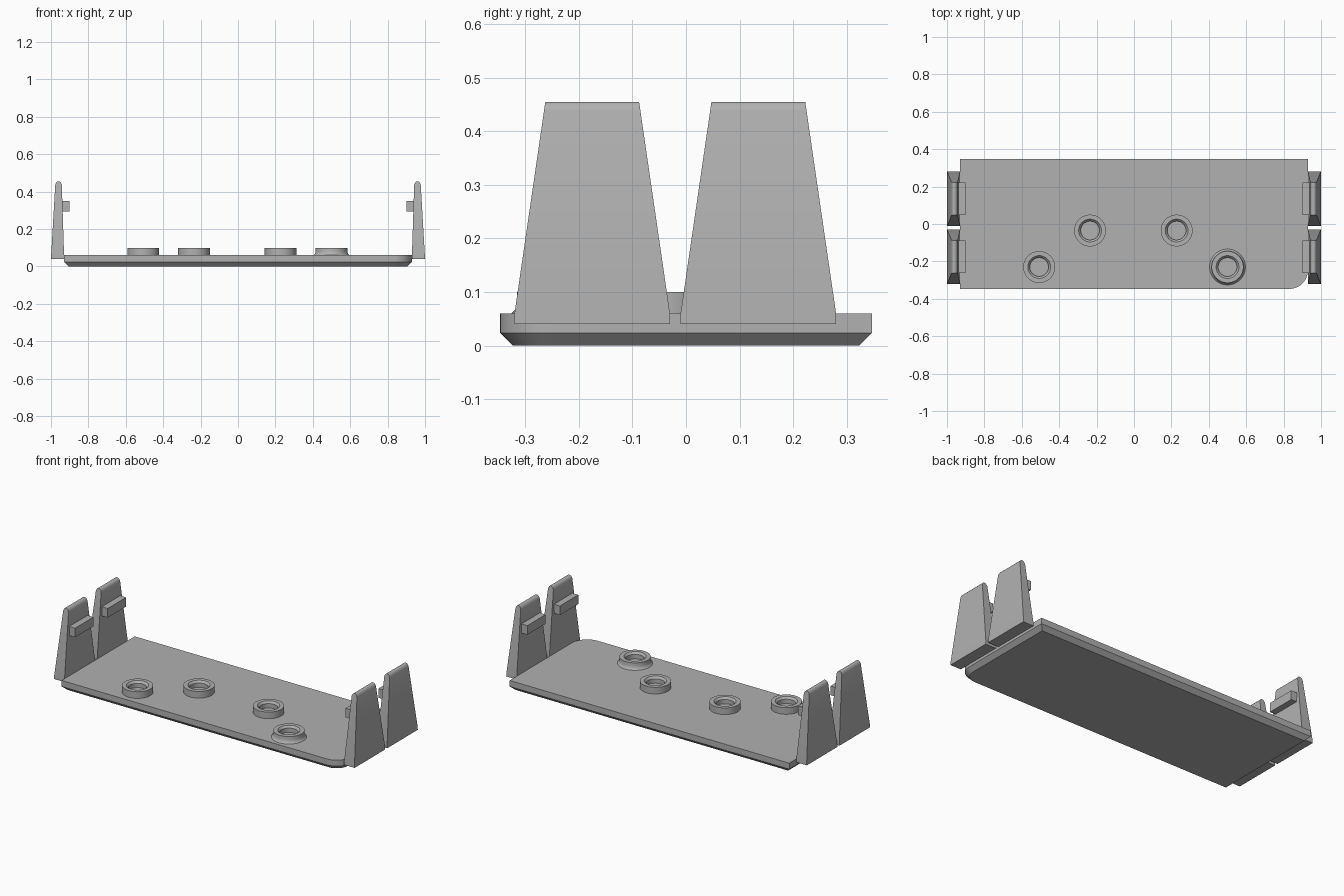
import bpy, bmesh, math

cube = bpy.data.objects.get("Cube")
if cube:
    bpy.data.objects.remove(cube, do_unlink=True)

grey = bpy.data.materials.new("Light grey")
grey.use_nodes = True
COLOUR = (0.44, 0.44, 0.44, 1)
grey.diffuse_color = COLOUR
grey.node_tree.nodes["Principled BSDF"].inputs["Base Color"].default_value = COLOUR


def loft(name, rings, smooth=False):
    """Skin a stack of equal-length point rings and cap both ends."""
    bm = bmesh.new()
    loops = [[bm.verts.new(p) for p in ring] for ring in rings]
    n = len(loops[0])
    for a, b in zip(loops, loops[1:]):
        for i in range(n):
            j = (i + 1) % n
            bm.faces.new((a[i], a[j], b[j], b[i]))
    bm.faces.new(loops[0][::-1])
    bm.faces.new(loops[-1])
    bmesh.ops.recalc_face_normals(bm, faces=bm.faces)
    mesh = bpy.data.meshes.new(name)
    bm.to_mesh(mesh)
    bm.free()
    mesh.materials.append(grey)
    obj = bpy.data.objects.new(name, mesh)
    bpy.context.collection.objects.link(obj)
    if smooth:
        bpy.ops.object.select_all(action="DESELECT")
        obj.select_set(True)
        bpy.context.view_layer.objects.active = obj
        bpy.ops.object.shade_smooth_by_angle(angle=math.radians(30))
    return obj


def rect(x0, x1, y0, y1, z):
    return [(x0, y0, z), (x1, y0, z), (x1, y1, z), (x0, y1, z)]


# Base plate with one rounded corner and a chamfered underside
def plate_ring(inset, z):
    hx, hy, r = 0.93 - inset, 0.347 - inset, 0.1 - inset
    arc = [math.radians(-90 + 90 * i / 12) for i in range(13)]
    corner = [(hx - r + r * math.cos(a), -hy + r + r * math.sin(a), z) for a in arc]
    return [(-hx, -hy, z)] + corner + [(hx, hy, z), (-hx, hy, z)]


loft("base_plate", [plate_ring(0.024, 0), plate_ring(0, 0.024), plate_ring(0, 0.06)], True)


# Hollow bosses on the plate
def boss(name, x, y, foot):
    profile = foot + [(0.085, 0.1), (0.061, 0.1), (0.05, 0.088), (0.05, 0.062)]
    angles = [2 * math.pi * i / 48 for i in range(48)]
    loft(name, [[(x + r * math.cos(a), y + r * math.sin(a), z) for a in angles]
                for r, z in profile], True)


plain = [(0.085, 0.055)]
flared = [(0.096, 0.055), (0.096, 0.06), (0.089, 0.067), (0.085, 0.078)]
boss("outer_boss_right", -0.507, -0.23, plain)
boss("inner_boss_right", -0.235, -0.035, plain)
boss("inner_boss_left", 0.228, -0.035, plain)
boss("outer_boss_left", 0.5, -0.23, flared)

# Tapered clips at both ends, each with a rounded tip and a catch
# Levels: height, inner x, outer x
LEVELS = [(0.04, 0.929, 1.0), (0.06, 0.93, 0.999), (0.437, 0.942, 0.977),
          (0.447, 0.946, 0.973), (0.453, 0.952, 0.968), (0.455, 0.957, 0.963)]
for side, s in (("left", 1), ("right", -1)):
    for place, cy in (("front", -0.175), ("back", 0.135)):
        rings = []
        for z, xi, xo in LEVELS:
            half = 0.145 - 0.0575 * max(0, z - 0.06) / 0.395
            rings.append(rect(s * xi, s * xo, cy - half, cy + half, z))
        loft(f"{place}_{side}_clip", rings, True)
        loft(f"{place}_{side}_catch",
             [rect(s * 0.9, s * 0.945, cy - 0.0875, cy + 0.0875, z) for z in (0.295, 0.35)])
